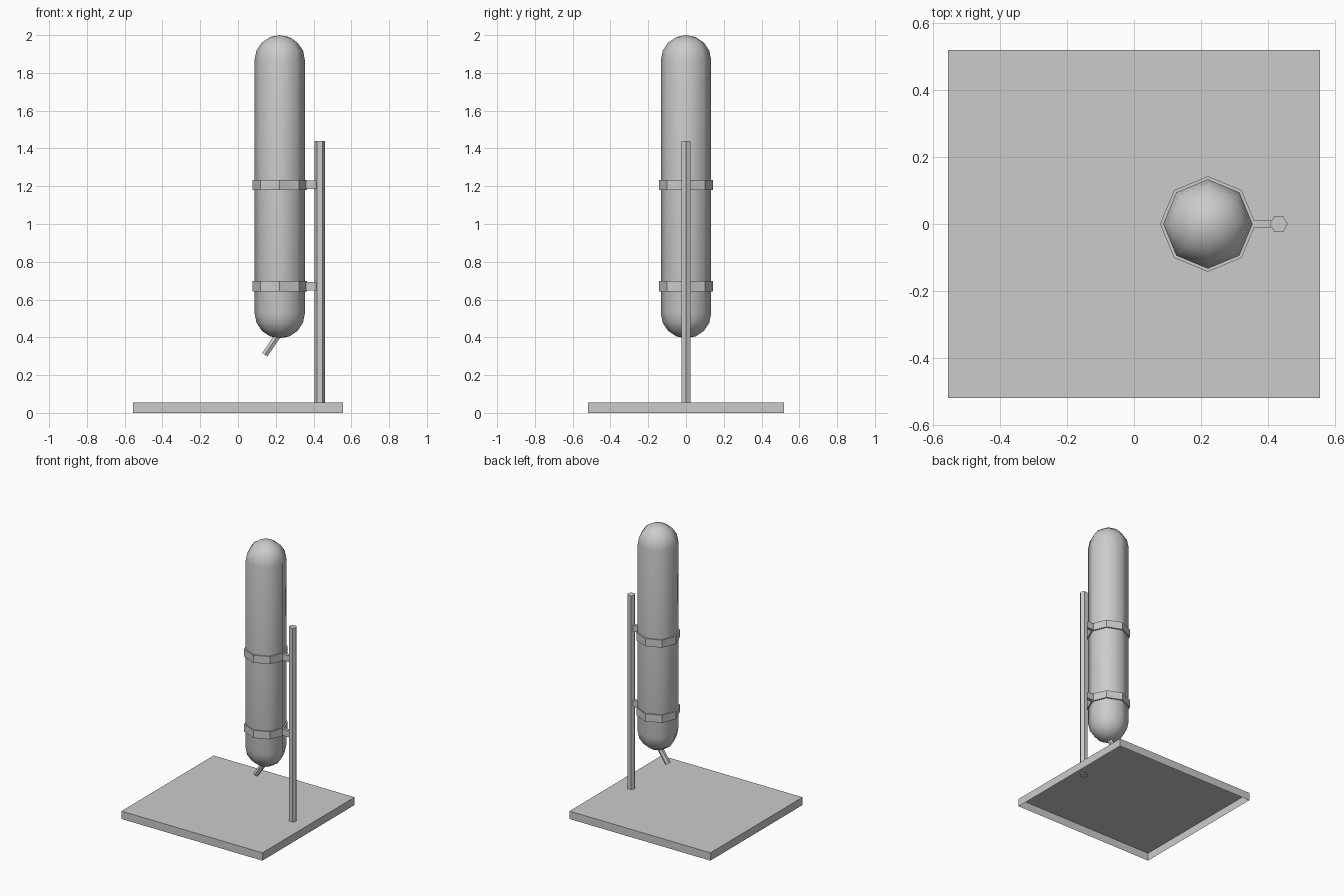
import bpy, bmesh
from math import sin, cos, pi, radians
from mathutils import Matrix, Vector

if "Cube" in bpy.data.objects:
    bpy.data.objects.remove(bpy.data.objects["Cube"])

TANK_X, POST_X = 0.221, 0.433
TANK_R, BAND_R = 0.1335, 0.143


def finish(name, bm, smooth=False):
    bmesh.ops.recalc_face_normals(bm, faces=bm.faces)
    mesh = bpy.data.meshes.new(name)
    bm.to_mesh(mesh)
    bm.free()
    for p in mesh.polygons:
        p.use_smooth = smooth
    obj = bpy.data.objects.new(name, mesh)
    bpy.context.collection.objects.link(obj)
    return obj


def lathe(name, profile, sides, matrix, closed=False, smooth=False):
    """Revolve (radius, z) points; the first corner lies on local +x."""
    bm = bmesh.new()
    rings = []
    for r, z in profile:
        if r < 1e-6:
            rings.append([bm.verts.new((0, 0, z))] * sides)
        else:
            rings.append([bm.verts.new((r * cos(2 * pi * i / sides),
                                        r * sin(2 * pi * i / sides), z))
                          for i in range(sides)])
    pairs = list(zip(rings, rings[1:]))
    if closed:
        pairs.append((rings[-1], rings[0]))
    for a, b in pairs:
        for i in range(sides):
            j = (i + 1) % sides
            corners = list(dict.fromkeys((a[i], a[j], b[j], b[i])))
            bm.faces.new(corners)
    if not closed:
        for ring in (rings[0], rings[-1]):
            if len(set(ring)) == sides:
                bm.faces.new(ring)
    bm.transform(matrix)
    return finish(name, bm, smooth)


def box(name, lo, hi):
    lo, hi = Vector(lo), Vector(hi)
    bm = bmesh.new()
    bmesh.ops.create_cube(bm, size=1, matrix=Matrix.Translation((lo + hi) / 2)
                          @ Matrix.Diagonal((*(hi - lo), 1)))
    return finish(name, bm)


# Base slab, hollow underneath
base = box("base", (-0.557, -0.52, 0), (0.557, 0.52, 0.056))
bm = bmesh.new()
bm.from_mesh(base.data)
bm.normal_update()
bmesh.ops.delete(bm, geom=[f for f in bm.faces if f.normal.z < -0.9], context='FACES')
bm.to_mesh(base.data)
bm.free()

# Six-sided post
lathe("post", [(0.027, 0.05), (0.027, 1.44)], 6, Matrix.Translation((POST_X, 0, 0)))

# Capsule tank with smooth shading
arc = [radians(22.5 * i) for i in range(5)]
z0, z1 = 0.395 + TANK_R, 2.0 - TANK_R
profile = [(TANK_R * cos(a), z0 - TANK_R * sin(a)) for a in reversed(arc)]
profile += [(TANK_R * cos(a), z1 + TANK_R * sin(a)) for a in arc]
at_tank = Matrix.Translation((TANK_X, 0, 0))
lathe("tank", profile, 8, at_tank, smooth=True)

# Bands around the tank with brackets to the post
for label, z in (("lower", 0.67), ("upper", 1.207)):
    h = 0.027
    lathe(label + "_band", [(TANK_R, z - h), (BAND_R, z - h),
                            (BAND_R, z + h), (TANK_R, z + h)], 8, at_tank, closed=True)
    box(label + "_bracket", (TANK_X + TANK_R, -0.011, z - 0.023),
        (POST_X - 0.02, 0.011, z + 0.023))

# Slanted nozzle below the tank
tip, root = Vector((0.142, 0, 0.308)), Vector((0.222, 0, 0.426))
axis = root - tip
turn = axis.to_track_quat('Z', 'Y').to_matrix().to_4x4()
lathe("nozzle", [(0.019, 0), (0.019, axis.length)], 6, Matrix.Translation(tip) @ turn)
